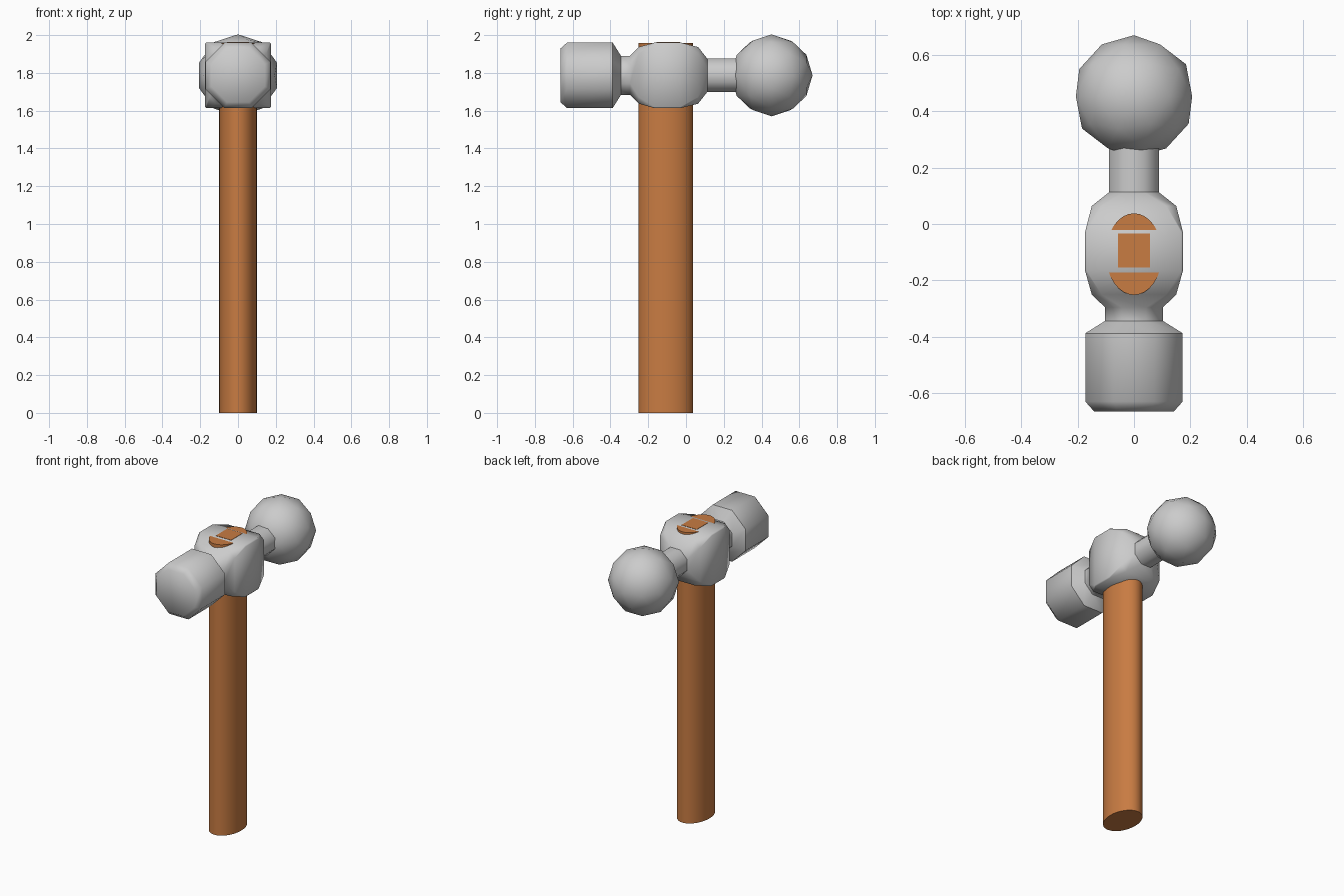
import bpy, bmesh, math
from mathutils import Matrix

if "Cube" in bpy.data.objects:
    bpy.data.objects.remove(bpy.data.objects["Cube"])

ZC = 1.787      # height of the head axis
YC = -0.107     # handle centre line

wood = bpy.data.materials.new("wood")
wood.diffuse_color = (0.58, 0.20, 0.055, 1)
wood.use_nodes = True
wood.node_tree.nodes["Principled BSDF"].inputs["Base Color"].default_value = wood.diffuse_color


def finish(bm, name, mat=None, angle=50):
    bmesh.ops.recalc_face_normals(bm, faces=bm.faces)
    me = bpy.data.meshes.new(name)
    bm.to_mesh(me)
    bm.free()
    ob = bpy.data.objects.new(name, me)
    bpy.context.collection.objects.link(ob)
    if mat:
        me.materials.append(mat)
    bpy.ops.object.select_all(action='DESELECT')
    ob.select_set(True)
    bpy.context.view_layer.objects.active = ob
    bpy.ops.object.shade_smooth_by_angle(angle=math.radians(angle))
    return ob


def loft(name, rings, angle):
    """Eight-sided loft along y; each ring is (y, half size, half width of its flats)."""
    bm = bmesh.new()
    loops = []
    for y, a, f in rings:
        pts = [(a, -f), (a, f), (f, a), (-f, a), (-a, f), (-a, -f), (-f, -a), (f, -a)]
        loops.append([bm.verts.new((x, y, ZC + z)) for x, z in pts])
    for r, s in zip(loops, loops[1:]):
        for i in range(8):
            j = (i + 1) % 8
            bm.faces.new((r[i], r[j], s[j], s[i]))
    bm.faces.new(loops[0])
    bm.faces.new(loops[-1])
    return finish(bm, name, angle=angle)


T = math.tan(math.pi / 8)


def octagon(y, a):
    return (y, a, a * T)


# Striking face, necks and squared eye block in one loft
loft("hammer_head", [
    octagon(-0.665, 0.142), octagon(-0.63, 0.173), octagon(-0.388, 0.173),
    octagon(-0.344, 0.103), octagon(-0.296, 0.103),
    (-0.25, 0.150, 0.115), (-0.165, 0.174, 0.168),
    (-0.03, 0.174, 0.168), (0.064, 0.150, 0.115),
    octagon(0.113, 0.088), octagon(0.30, 0.088)], 50)

# Rounded peen
bm = bmesh.new()
bmesh.ops.create_icosphere(bm, subdivisions=2, radius=0.217,
    matrix=Matrix.Translation((0, 0.453, ZC)) @ Matrix.Rotation(math.pi / 2, 4, 'X'))
finish(bm, "ball_peen")

# Oval handle
bm = bmesh.new()
top = 1.959
bmesh.ops.create_cone(bm, cap_ends=True, segments=32, radius1=1, radius2=1, depth=1,
    matrix=Matrix.Translation((0, YC, top / 2)) @ Matrix.Diagonal((0.1, 0.145, top, 1)))
finish(bm, "handle", wood)

# Wooden wedge showing in the eye
bm = bmesh.new()
bmesh.ops.create_cube(bm, size=1,
    matrix=Matrix.Translation((0, -0.094, 1.933)) @ Matrix.Diagonal((0.114, 0.122, 0.06, 1)))
finish(bm, "eye_wedge", wood)
